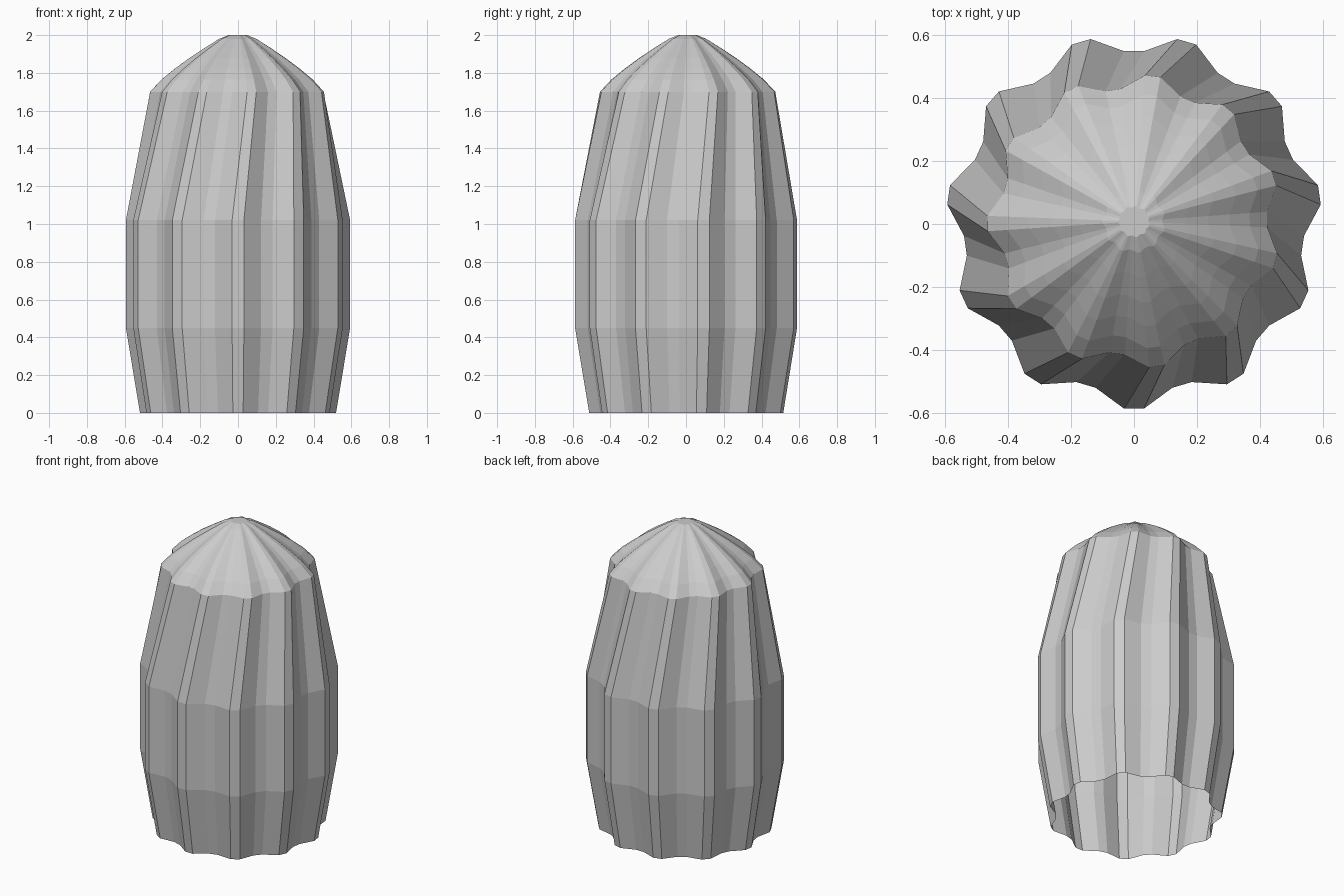
import bpy, bmesh
from math import radians, sin, cos

if "Cube" in bpy.data.objects:
    bpy.data.objects.remove(bpy.data.objects["Cube"])

RIBS = 11
CENTRE_Y = 0.008
# One rib: (angle offset in degrees, radius factor)
RIB = [(-13.0, 0.91), (-3.0, 1.0), (3.0, 1.0), (13.0, 0.91)]
# Rings from the open base to the tip: (radius, height, twist in degrees)
RINGS = [
    (0.521, 0.00, 0), (0.596, 0.45, 0), (0.596, 1.02, 0), (0.466, 1.70, 9),
    (0.405, 1.765, 9), (0.335, 1.822, 9), (0.26, 1.877, 9),
    (0.18, 1.93, 9), (0.10, 1.98, 9), (0.05, 2.00, 9),
]


def add_ring(bm, radius, z, twist):
    ring = []
    for i in range(RIBS):
        for offset, factor in RIB:
            a = radians(-90 + i * 360 / RIBS + offset + twist)
            r = radius * factor
            ring.append(bm.verts.new((r * cos(a), CENTRE_Y + r * sin(a), z)))
    return ring


# Fluted body: stacked star-like rings, open at the bottom
bm = bmesh.new()
rings = [add_ring(bm, *ring) for ring in RINGS]
for low, high in zip(rings, rings[1:]):
    n = len(low)
    for i in range(n):
        j = (i + 1) % n
        bm.faces.new((low[i], low[j], high[j], high[i]))

# Small flat cap on the tip
bm.faces.new(rings[-1])

mesh = bpy.data.meshes.new("ribbed_body")
bm.to_mesh(mesh)
bm.free()
body = bpy.data.objects.new("ribbed_body", mesh)
bpy.context.collection.objects.link(body)
